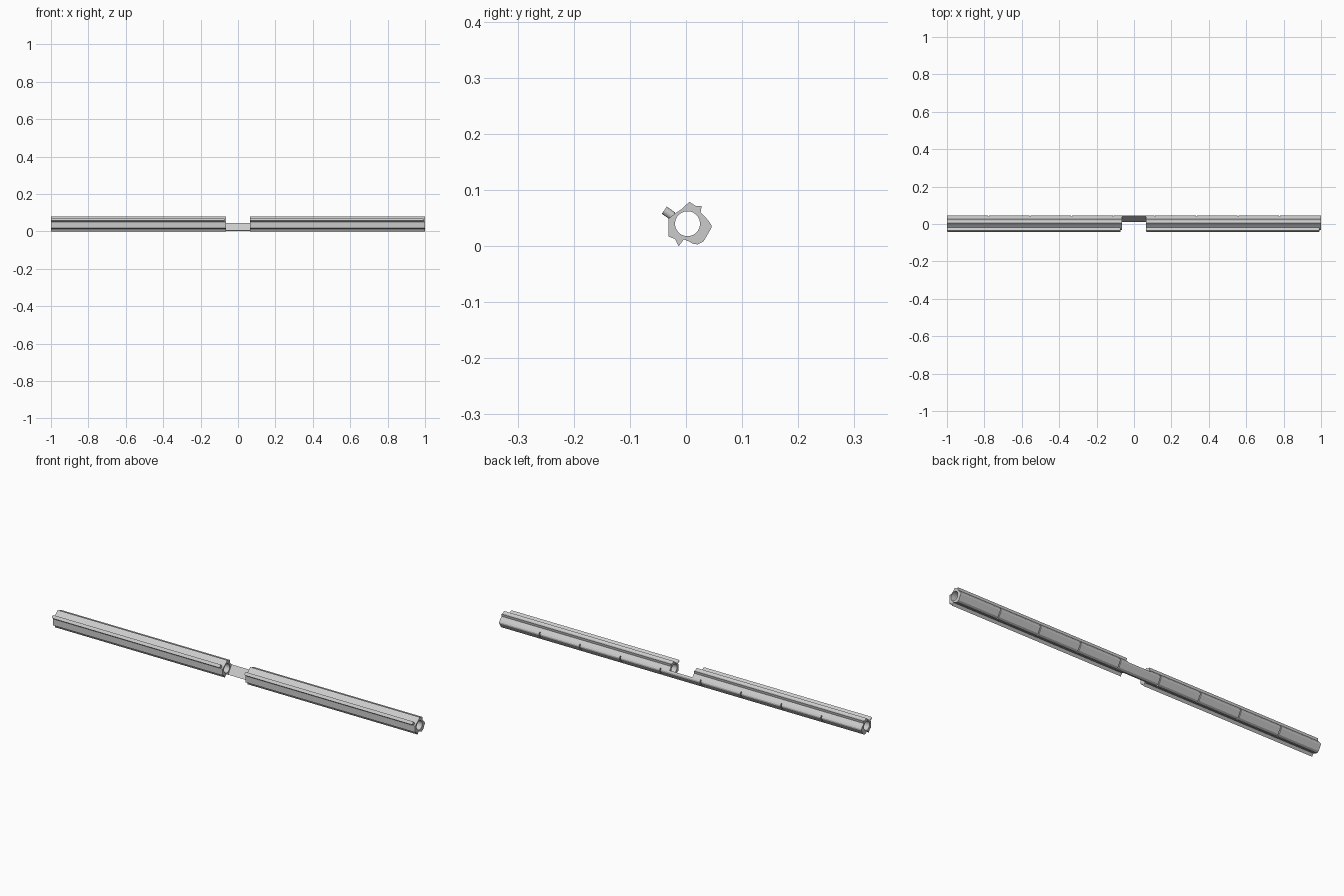
import bpy, bmesh, math
from mathutils import Vector

if "Cube" in bpy.data.objects:
    bpy.data.objects.remove(bpy.data.objects["Cube"])

CENTRE, BORE = (0.0027, 0.040), 0.0222
GAP = 0.063

# cross-sections in (y, z)
BODY = [(.006, .079), (.017, .072), (.028, .072), (.026, .060), (.035, .051),
        (.040, .0455), (.012, .0045), (.006, .008), (-.004, .012), (-.013, 0),
        (-.020, .013), (-.031, .017), (-.031, .049), (-.020, .058), (-.008, .066)]
SPINE = [(.040, .0455), (.045, .038), (.045, .032), (.031, .008), (.021, .003), (.012, .0045)]


def prism(name, loops, sweep):
    """Fill 3D outline loops (later loops are holes) and extrude along sweep."""
    bm = bmesh.new()
    edges = []
    for pts in loops:
        vs = [bm.verts.new(p) for p in pts]
        edges += [bm.edges.new((vs[i - 1], vs[i])) for i in range(len(vs))]
    bmesh.ops.triangle_fill(bm, edges=edges, use_beauty=True, use_dissolve=False)
    res = bmesh.ops.extrude_face_region(bm, geom=bm.faces[:], use_keep_orig=True)
    moved = [g for g in res["geom"] if isinstance(g, bmesh.types.BMVert)]
    bmesh.ops.translate(bm, verts=moved, vec=sweep)
    bmesh.ops.recalc_face_normals(bm, faces=bm.faces[:])
    me = bpy.data.meshes.new(name)
    bm.to_mesh(me)
    bm.free()
    ob = bpy.data.objects.new(name, me)
    bpy.context.collection.objects.link(ob)
    bpy.ops.object.select_all(action='DESELECT')
    ob.select_set(True)
    bpy.context.view_layer.objects.active = ob
    bpy.ops.object.shade_smooth_by_angle(angle=math.radians(25))
    return ob


def at(x, pts):
    return [(x, y, z) for y, z in pts]


def stadium(x0, x1, mid, side, r):
    """Rounded slot outline lying along x; side is the cross direction."""
    pts = []
    for cx, start in ((x1 - r, -90), (x0 + r, 90)):
        for i in range(13):
            a = math.radians(start + i * 15)
            pts.append(mid + Vector((cx + r * math.cos(a), 0, 0)) + side * r * math.sin(a))
    return pts


circle = [(CENTRE[0] + BORE * math.cos(i * math.tau / 40),
           CENTRE[1] + BORE * math.sin(i * math.tau / 40)) for i in range(40)]

# two ribbed tubes, each with a tilted round-ended fin at the front
fin_out = Vector((0, -10, 7)).normalized()
fin_side = Vector((0, 7, 10)).normalized()
for label, x0, x1 in (("left", -1, -GAP), ("right", GAP, 1)):
    prism(label + "_tube", [at(x0, BODY), at(x0, circle)], (x1 - x0, 0, 0))
    root = Vector((0, -.0235, .0535))
    prism(label + "_fin", [stadium(x0 + .001, x1 - .008, root, fin_side, .0078)],
          fin_out * .0185)

# spine of nine plates bridging both tubes, with narrow grooves between
STEP, SLIT = 2 / 9, 0.005
for i in range(9):
    a = -1 + i * STEP + (SLIT / 2 if i else 0)
    b = -1 + (i + 1) * STEP - (SLIT / 2 if i < 8 else 0)
    prism(f"spine_plate_{i + 1}", [at(a, SPINE)], (b - a, 0, 0))
